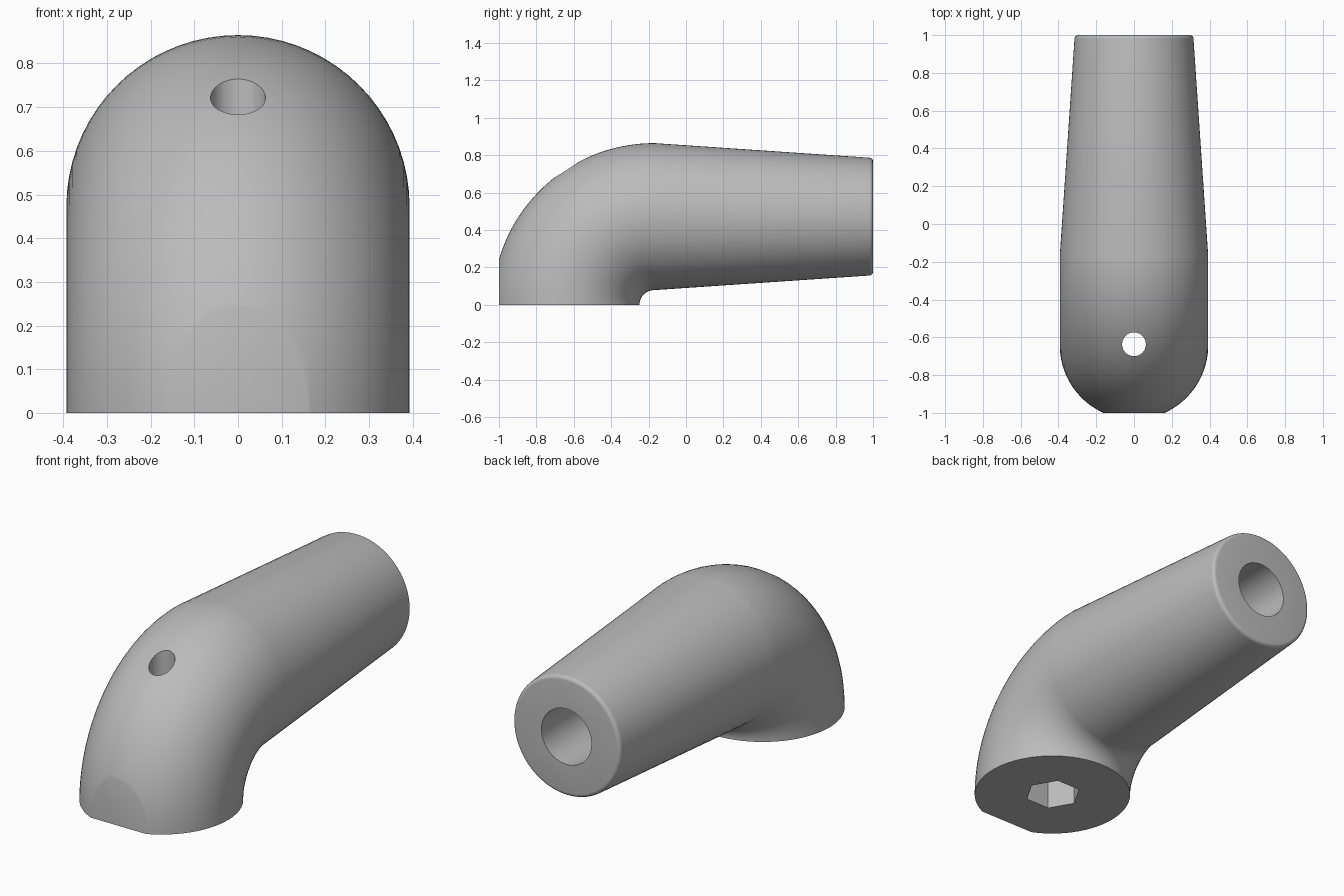
import bpy, bmesh
from math import sin, cos, pi, radians
from mathutils import Matrix, Vector

old = bpy.data.objects.get("Cube")
if old:
    bpy.data.objects.remove(old, do_unlink=True)

SIDES = 72
RADIUS, TIP = 0.393, 0.315      # tube radius at the bend and at the tail end
BEND, BEND_Y = 0.472, -0.17     # bend radius and bend centre
FILLET = 0.02

grey = bpy.data.materials.new("plain grey")
grey.use_nodes = True
colour = (0.5, 0.5, 0.5, 1)
grey.diffuse_color = colour
grey.node_tree.nodes["Principled BSDF"].inputs["Base Color"].default_value = colour


def new_object(name, bm):
    bmesh.ops.recalc_face_normals(bm, faces=bm.faces)
    mesh = bpy.data.meshes.new(name)
    bm.to_mesh(mesh)
    bm.free()
    mesh.materials.append(grey)
    obj = bpy.data.objects.new(name, mesh)
    bpy.context.collection.objects.link(obj)
    return obj


def ring(bm, centre, outward, radius):
    """Circle spanned by the x axis and the outward direction."""
    side = Vector((1, 0, 0))
    return [bm.verts.new(centre + radius * (cos(a) * side + sin(a) * outward))
            for a in (2 * pi * i / SIDES for i in range(SIDES))]


# Curved elbow running into a tapered tail with a rounded rim
bm = bmesh.new()
rings = []
for step in range(33):
    a = pi / 2 * step / 32
    out = Vector((0, -cos(a), sin(a)))
    rings.append(ring(bm, Vector((0, BEND_Y, 0)) + BEND * out, out, RADIUS))
for step in range(6):
    a = pi / 2 * step / 5
    y = 1 - FILLET + FILLET * sin(a)
    r = TIP - FILLET + FILLET * cos(a)
    rings.append(ring(bm, Vector((0, y, BEND)), Vector((0, 0, 1)), r))
for a, b in zip(rings, rings[1:]):
    for i in range(SIDES):
        j = (i + 1) % SIDES
        bm.faces.new((a[i], a[j], b[j], b[i]))
bm.faces.new(rings[0])
bm.faces.new(rings[-1])

# Flat on the front of the elbow
cut = bmesh.ops.bisect_plane(bm, geom=bm.verts[:] + bm.edges[:] + bm.faces[:],
                             plane_co=(0, -1, 0), plane_no=(0, -1, 0), clear_outer=True)
edges = [e for e in cut["geom_cut"] if isinstance(e, bmesh.types.BMEdge)]
bmesh.ops.holes_fill(bm, edges=[e for e in edges if e.is_boundary], sides=0)
body = new_object("elbow_handle", bm)


def drill(name, sides, radius, length, centre, tilt=0.0):
    """Subtract a straight prism from the body."""
    cutter_bm = bmesh.new()
    place = Matrix.Translation(centre) @ Matrix.Rotation(tilt, 4, 'X')
    bmesh.ops.create_cone(cutter_bm, cap_ends=True, segments=sides, radius1=radius,
                          radius2=radius, depth=length, matrix=place)
    cutter = new_object(name, cutter_bm)
    if sides == 6:
        # Put two corners of the hexagon on the x axis
        x_max = max(v.co.x for v in cutter.data.vertices)
        if x_max < radius * 0.95:
            pivot = Matrix.Translation(centre)
            cutter.data.transform(pivot @ Matrix.Rotation(pi / 6, 4, 'Z') @ pivot.inverted())
    cutter.hide_render = True
    mod = body.modifiers.new(name, 'BOOLEAN')
    mod.operation = 'DIFFERENCE'
    mod.solver = 'EXACT'
    mod.object = cutter
    bpy.context.view_layer.objects.active = body
    bpy.ops.object.modifier_apply(modifier=mod.name)
    bpy.data.objects.remove(cutter, do_unlink=True)


# Bolt hole, hexagonal pocket under it, and the bore in the tail
drill("bolt_hole", 32, 0.063, 2.4, Vector((0, -0.637, 0.3)))
drill("hex_pocket", 6, 0.14, 0.6, Vector((0, -0.637, 0)))
drill("tail_bore", 32, 0.147, 1.6, Vector((0, 1, BEND)), radians(90))

bpy.ops.object.select_all(action='DESELECT')
body.select_set(True)
bpy.context.view_layer.objects.active = body
bpy.ops.object.shade_smooth_by_angle(angle=radians(30))
